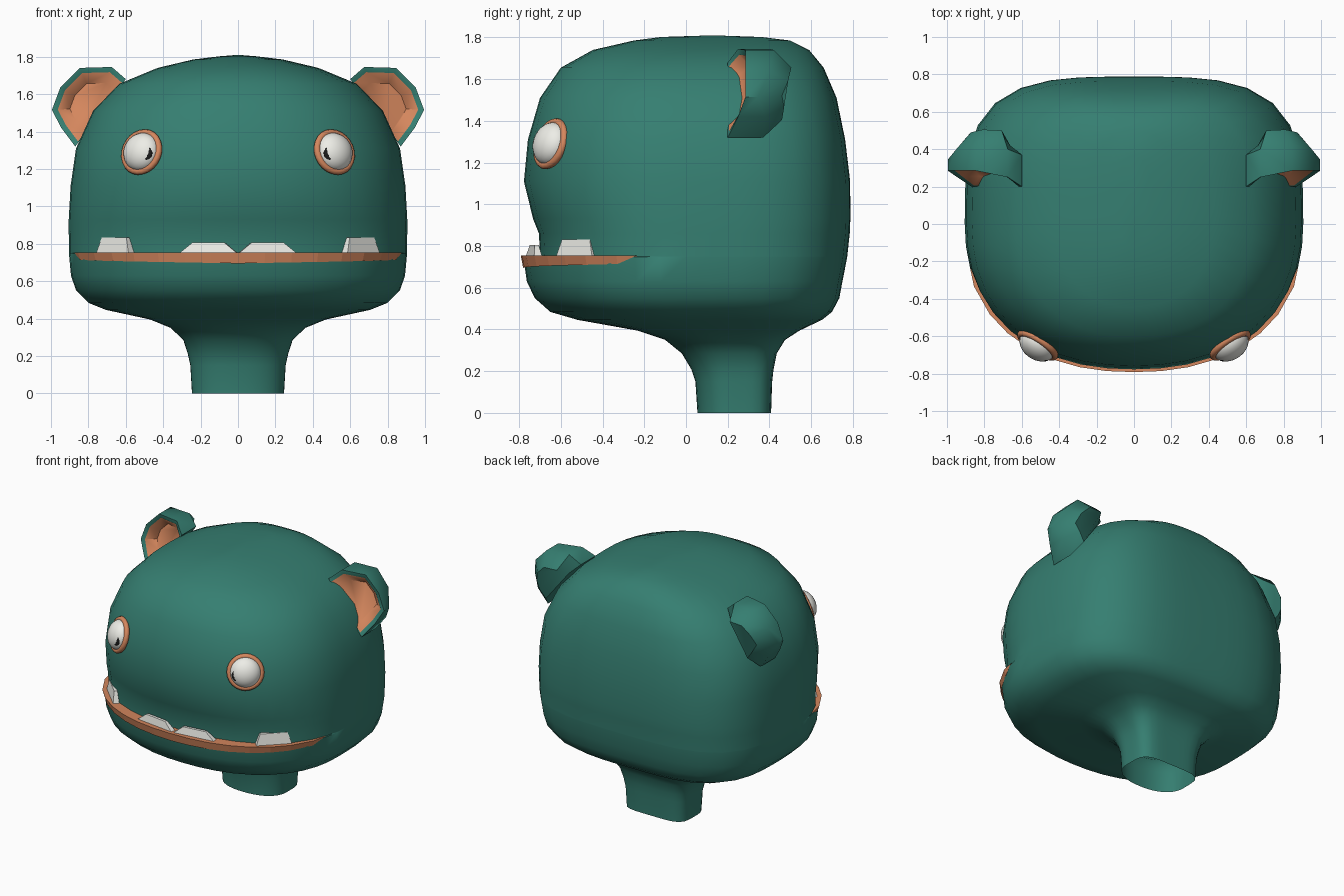
import bpy, bmesh
from math import sin, cos, pi, radians, floor
from mathutils import Vector

if "Cube" in bpy.data.objects:
    bpy.data.objects.remove(bpy.data.objects["Cube"])


def material(name, rgb):
    m = bpy.data.materials.new(name)
    m.diffuse_color = (*rgb, 1)
    m.use_nodes = True
    m.node_tree.nodes["Principled BSDF"].inputs["Base Color"].default_value = m.diffuse_color
    return m


TEAL = material("teal", (0.036, 0.21, 0.165))
ORANGE = material("orange", (0.66, 0.24, 0.11))
WHITE = material("white", (0.85, 0.85, 0.80))
BLACK = material("black", (0.01, 0.01, 0.01))


def make(name, verts, faces, mats, mat_index=None, smooth=None):
    """Mesh object with consistent normals; smooth is an angle in degrees or None for flat."""
    me = bpy.data.meshes.new(name)
    me.from_pydata([tuple(v) for v in verts], [], faces)
    for m in mats:
        me.materials.append(m)
    if mat_index:
        me.polygons.foreach_set("material_index", mat_index)
    bm = bmesh.new()
    bm.from_mesh(me)
    bmesh.ops.recalc_face_normals(bm, faces=bm.faces)
    bm.to_mesh(me)
    bm.free()
    ob = bpy.data.objects.new(name, me)
    bpy.context.collection.objects.link(ob)
    if smooth:
        shade(ob, smooth)
    return ob


def shade(ob, angle):
    bpy.ops.object.select_all(action='DESELECT')
    bpy.context.view_layer.objects.active = ob
    ob.select_set(True)
    bpy.ops.object.shade_smooth_by_angle(angle=radians(angle))


def bands(rows, n):
    """Quads joining consecutive closed rings of n points."""
    return [(r * n + i, r * n + (i + 1) % n, (r + 1) * n + (i + 1) % n, (r + 1) * n + i)
            for r in range(rows - 1) for i in range(n)]


SEG = 40


def ring(z, hw, yf, yb, cy, nb):
    """Rounded section: rounder front, squarer back; point 0 is the front centre."""
    out = []
    for k in range(SEG):
        s, c = sin(k * 2 * pi / SEG), cos(k * 2 * pi / SEG)
        n = 2.27 if c > 0 else nb
        r = (abs(s) ** n + abs(c) ** n) ** (-1 / n)
        depth = (cy - yf) if c > 0 else (yb - cy)
        out.append(Vector((hw * r * s, cy - depth * r * c, z)))
    return out


# Head and neck: z, half width, front y, back y, centre y, back squareness
sections = [
    (0.00, .246, .055, .408, .22, 5), (0.15, .255, .045, .413, .22, 5),
    (0.21, .268, .025, .42, .22, 5), (0.285, .292, -.02, .435, .21, 5),
    (0.35, .36, -.10, .475, .19, 4.2),
    (0.395, .47, -.235, .545, .15, 3.8), (0.446, .705, -.52, .652, .06, 3.5),
    (0.484, .80, -.65, .70, .02, 3.5), (0.55, .866, -.725, .735, 0, 3.5),
    (0.63, .893, -.763, .75, 0, 3.5), (0.747, .904, -.78, .773, 0, 3.5),
    (0.75, .904, -.70, .773, 0, 3.5), (0.86, .905, -.705, .785, 0, 3.5),
    (0.93, .905, -.733, .788, 0, 3.5), (1.11, .895, -.777, .787, 0, 3.5),
    (1.31, .866, -.758, .763, 0, 3.5), (1.51, .775, -.70, .722, 0, 3.4),
    (1.655, .635, -.60, .66, .02, 3.2), (1.74, .43, -.446, .59, .06, 2.8),
    (1.785, .24, -.25, .50, .1, 2.4), (1.802, .1, -.12, .36, .12, 2.2)]
verts = [p for s in sections for p in ring(*s)]
faces = bands(len(sections), SEG)
last = (len(sections) - 1) * SEG
verts.append(Vector((0, .13, 1.81)))
faces += [(last + i, last + (i + 1) % SEG, len(verts) - 1) for i in range(SEG)]
make("head", verts, faces, [TEAL], smooth=50)

# Lower lip: tapered strip following the jaw edge
jaw, face = ring(.752, .904, -.78, .773, 0, 3.5), ring(.752, .904, -.70, .773, 0, 3.5)


def along(points, k):
    i = floor(k)
    return points[i % SEG].lerp(points[(i + 1) % SEG], k - i)


lip, ks = [], [-8, -7.3] + list(range(-6, 7)) + [7.3, 8]
for k in ks:
    w = 0 if abs(k) == 8 else 1
    edge = along(jaw, k)
    grow = 1 + .015 * w
    drop = w * (.055 - .0025 * abs(k))
    lip += [along(face, k), Vector((edge.x * grow, edge.y * grow, .754)),
            Vector((edge.x * (1 + .001 * w), edge.y * (1 + .001 * w), .75 - drop))]
make("lower_lip", lip, bands(len(ks), 3), [ORANGE])


# Teeth: tapered blocks standing on the lip
def tooth(name, a, b, top, inset, thick):
    a, b = Vector((*a, .745)), Vector((*b, .745))
    d = (b - a).normalized()
    inward = d.cross(Vector((0, 0, 1))) * thick
    if inward.y < 0:
        inward = -inward
    up = Vector((0, 0, top - .745))
    p, q = a + d * inset + inward * .3 + up, b - d * inset + inward * .3 + up
    vs = [a, b, b + inward, a + inward, p, q, q + inward * .5, p + inward * .5]
    make(name, vs, bands(2, 4) + [(0, 1, 2, 3), (4, 5, 6, 7)], [WHITE])


def ball(name, loc, scale, direction, mat):
    bpy.ops.mesh.primitive_uv_sphere_add(segments=24, ring_count=12, location=loc)
    finish(name, direction, mat, scale)


def finish(name, direction, mat, scale=(1, 1, 1)):
    ob = bpy.context.object
    ob.name = name
    ob.scale = scale
    ob.rotation_euler = Vector(direction).to_track_quat('Z', 'Y').to_euler()
    ob.data.materials.append(mat)
    shade(ob, 60)


# Ear outline: x, z, front y, middle y, back y
outline = [(.60, 1.68, .20, .37, .42), (.675, 1.745, .25, .40, .50), (.845, 1.74, .285, .42, .505),
           (.95, 1.635, .285, .40, .49), (.995, 1.515, .285, .345, .46),
           (.945, 1.42, .25, .38, .47), (.87, 1.32, .20, .37, .46)]


def ear(name, s):
    cx, cz, n = .755, 1.53, len(outline)

    def loop(f, col, dy=0):
        return [(s * (cx + (o[0] - cx) * f), o[col] + dy, cz + (o[1] - cz) * f) for o in outline]
    vs = loop(.6, 4) + loop(1, 3) + loop(1, 2) + loop(.87, 2, .005) + loop(.6, 2, .055)
    fs = bands(5, n) + [tuple(range(n)), tuple(range(4 * n, 5 * n))]
    make(name, vs, fs, [TEAL, ORANGE], [0] * (3 * n) + [1] * n + [0, 1], smooth=48)


# Mirrored features
for side, s in (("left", -1), ("right", 1)):
    tooth(side + "_front_tooth", (0, -.77), (s * .32, -.728), .806, .075, .04)
    tooth(side + "_side_tooth", (s * .585, -.625), (s * .76, -.45), .832, .03, .045)
    gaze = (s * .53, -.80, .28)
    centre = Vector((s * .515, -.648, 1.29))
    ball(side + "_eyeball", centre, (.105, .105, .076), gaze, WHITE)
    bpy.ops.mesh.primitive_torus_add(location=centre, major_radius=.108, minor_radius=.019,
                                     major_segments=24, minor_segments=8)
    finish(side + "_eye_rim", gaze, ORANGE)
    ball(side + "_pupil", (s * .5, -.722, 1.286), (.043, .043, .010), (s * .15, -1, .1), BLACK)
    ear(side + "_ear", s)
